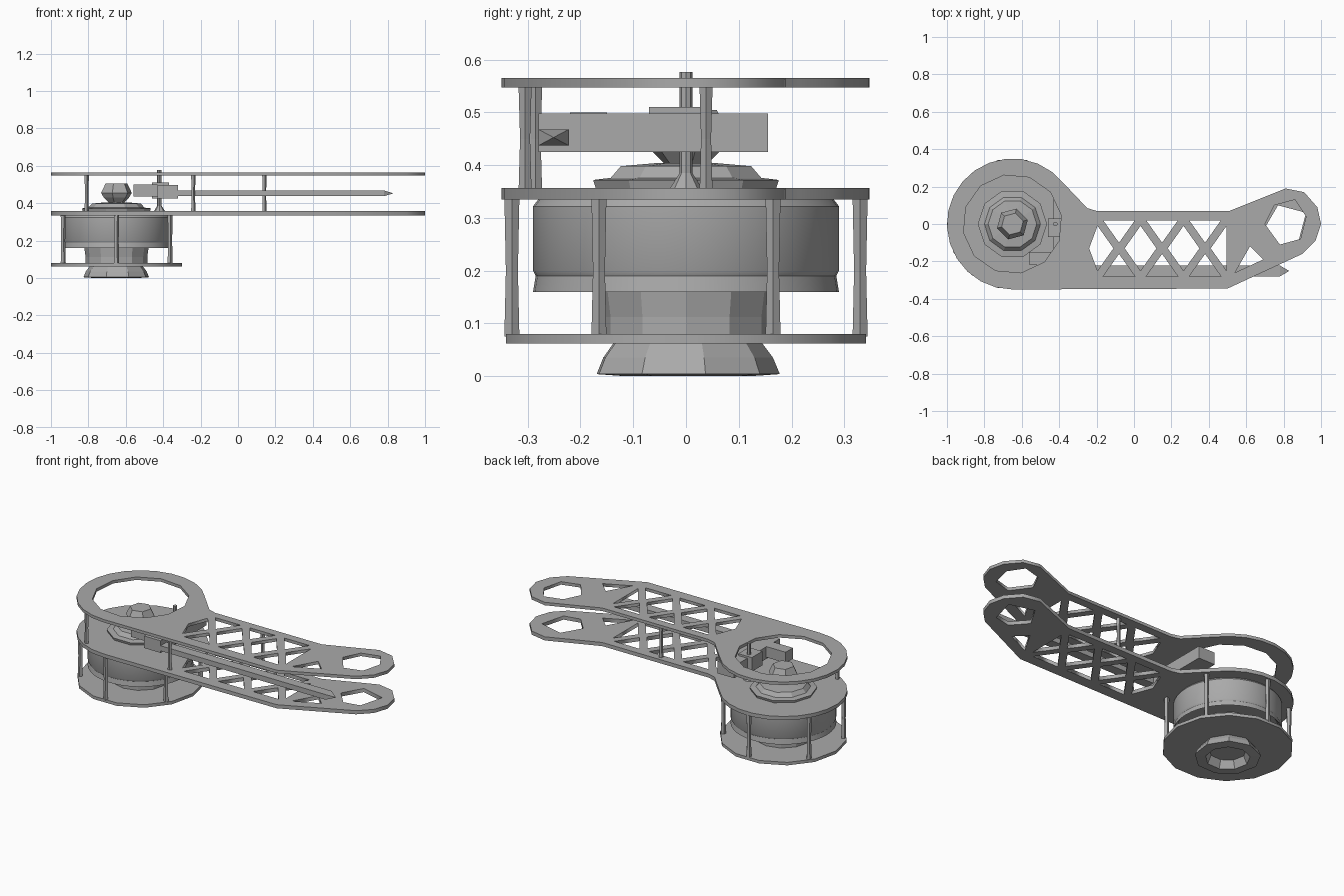
import bpy
import bmesh
from math import sin, cos, radians

old = bpy.data.objects.get("Cube")
if old:
    bpy.data.objects.remove(old)

grey = bpy.data.materials.new("plain_grey")
grey.use_nodes = True
GREY = (0.4, 0.4, 0.4, 1)
grey.diffuse_color = GREY
grey.node_tree.nodes["Principled BSDF"].inputs["Base Color"].default_value = GREY

CX = -0.65  # motor axis


def arc(r, start, end, n, cx=CX, cy=0.0):
    return [(cx + r * cos(radians(start + (end - start) * i / n)),
             cy + r * sin(radians(start + (end - start) * i / n))) for i in range(n + 1)]


def finish(name, bm):
    bmesh.ops.recalc_face_normals(bm, faces=bm.faces)
    mesh = bpy.data.meshes.new(name)
    bm.to_mesh(mesh)
    bm.free()
    mesh.materials.append(grey)
    ob = bpy.data.objects.new(name, mesh)
    bpy.context.collection.objects.link(ob)
    return ob


def plate(name, loops, z0, z1):
    """Flat sheet: the first loop is the outline, the others are openings."""
    cu = bpy.data.curves.new(name, "CURVE")
    cu.dimensions = "2D"
    cu.fill_mode = "BOTH"
    cu.extrude = (z1 - z0) / 2
    for pts in loops:
        sp = cu.splines.new("POLY")
        sp.points.add(len(pts) - 1)
        for p, (x, y) in zip(sp.points, pts):
            p.co = (x, y, 0, 1)
        sp.use_cyclic_u = True
    cu.materials.append(grey)
    ob = bpy.data.objects.new(name, cu)
    ob.location.z = (z0 + z1) / 2
    bpy.context.collection.objects.link(ob)


def lathe(name, profile, sides, x=CX, y=0.0, turn=0.0, smooth=False):
    """Turn (radius, height) points about an upright axis and cap both ends."""
    bm = bmesh.new()
    rings = []
    for r, z in profile:
        rings.append([bm.verts.new((px, py, z))
                      for px, py in arc(r, turn, turn + 360, sides, x, y)[:sides]])
    for a, b in zip(rings, rings[1:]):
        for i in range(sides):
            j = (i + 1) % sides
            bm.faces.new((a[i], a[j], b[j], b[i]))
    bm.faces.new(rings[0])
    bm.faces.new(rings[-1])
    ob = finish(name, bm)
    if smooth:
        bpy.ops.object.select_all(action="DESELECT")
        ob.select_set(True)
        bpy.context.view_layer.objects.active = ob
        bpy.ops.object.shade_smooth_by_angle(angle=radians(35))


def box(name, lo, hi, point=0.0):
    """Box between two corners, with an optional pointed +x end."""
    bm = bmesh.new()
    bmesh.ops.create_cube(bm, size=1)
    for v in bm.verts:
        v.co = [(a + b) / 2 + c * (b - a) for a, b, c in zip(lo, hi, v.co)]
    if point:
        tip = max(bm.faces, key=lambda f: f.calc_center_median().x)
        bmesh.ops.poke(bm, faces=[tip])
        max(bm.verts, key=lambda v: (len(v.link_faces) == 4, v.co.x)).co.x += point
    finish(name, bm)


# Arm plate outline: round motor end, straight truss, rounded tip
outline = arc(0.35, 38, 270, 16) + [
    (0.5, -0.345), (0.9, -0.16), (0.97, -0.09), (1.0, 0.0), (0.98, 0.09),
    (0.91, 0.17), (0.81, 0.19), (0.51, 0.07), (-0.2, 0.07), (-0.25, 0.085)]

# Crossed truss openings
TOP, MID, LOW, PITCH, HALF = 0.02, -0.13, -0.28, 0.23, 0.085
truss = []
for i in range(3):
    c = -0.08 + PITCH * i
    for edge, apex in ((TOP, MID + 0.03), (LOW, MID - 0.03)):
        truss.append([(c - HALF, edge), (c + HALF, edge), (c, apex)])
for i in range(2):
    d = -0.08 + PITCH * (i + 0.5)
    truss.append([(d - HALF, MID), (d, TOP - 0.03), (d + HALF, MID), (d, LOW + 0.03)])
truss += [
    [(-0.195, -0.01), (-0.11, MID), (-0.195, -0.25), (-0.24, MID)],
    [(0.495, TOP - 0.03), (0.495, LOW + 0.03), (0.41, MID)],
    [(0.54, -0.26), (0.62, -0.12), (0.69, -0.19)],
]
tip_hole = [(0.7, 0.0), (0.75, 0.1), (0.86, 0.13), (0.92, 0.04), (0.89, -0.08), (0.78, -0.11)]
low_hole = [(0.7, -0.02), (0.77, 0.1), (0.92, 0.06), (0.88, -0.09), (0.78, -0.11)]

plate("upper_arm_plate", [outline, arc(0.265, 10, 370, 12)[:-1], tip_hole] + truss, 0.547, 0.565)
plate("lower_arm_plate", [outline, low_hole] + truss, 0.335, 0.357)
plate("bottom_disc", [arc(0.35, 0, 360, 14)[:-1]], 0.062, 0.08)

# Motor drum, hub and caps
lathe("motor_drum", [(0.27, 0.185), (0.29, 0.16), (0.285, 0.19), (0.29, 0.2), (0.29, 0.322),
                     (0.28, 0.335)], 40, smooth=True)
lathe("motor_hub", [(0.165, 0.08), (0.165, 0.112), (0.175, 0.185)], 12)
lathe("bottom_cap", [(0.05, 0.045), (0.1, 0.045), (0.12, 0.0), (0.178, 0.004), (0.165, 0.035),
                     (0.145, 0.062)], 9, turn=12)
lathe("top_cap", [(0.18, 0.357), (0.185, 0.372), (0.15, 0.376), (0.13, 0.398), (0.06, 0.404)], 10)
lathe("cap_nut", [(0.04, 0.4), (0.07, 0.43), (0.085, 0.455), (0.06, 0.505)], 6, turn=15)

# Standoffs around the motor
for k, (px, py) in enumerate(arc(0.33, 30, 330, 5)):
    lathe(f"motor_post_{k + 1}", [(0.015, 0.075), (0.012, 0.2), (0.015, 0.34)], 5, px, py)

# Spacers between the arm plates
for k, (px, py) in enumerate([(-0.81, -0.285), (-0.24, -0.305), (0.14, 0.038)]):
    lathe(f"plate_spacer_{k + 1}", [(0.013, 0.35), (0.01, 0.45), (0.013, 0.55)], 5, px, py)

# Pivot shaft, clamp blocks and long push rod
lathe("pivot_shaft", [(0.03, 0.357), (0.012, 0.385), (0.012, 0.577)], 8, x=-0.42)
box("pivot_collar", (-0.46, -0.07, 0.425), (-0.37, 0.03, 0.51))
box("clamp_block", (-0.43, -0.28, 0.425), (-0.32, 0.155, 0.498))
box("clamp_ear", (-0.56, -0.22, 0.435), (-0.43, -0.15, 0.5))
box("push_rod", (-0.36, -0.28, 0.437), (0.78, -0.222, 0.468), point=0.05)
